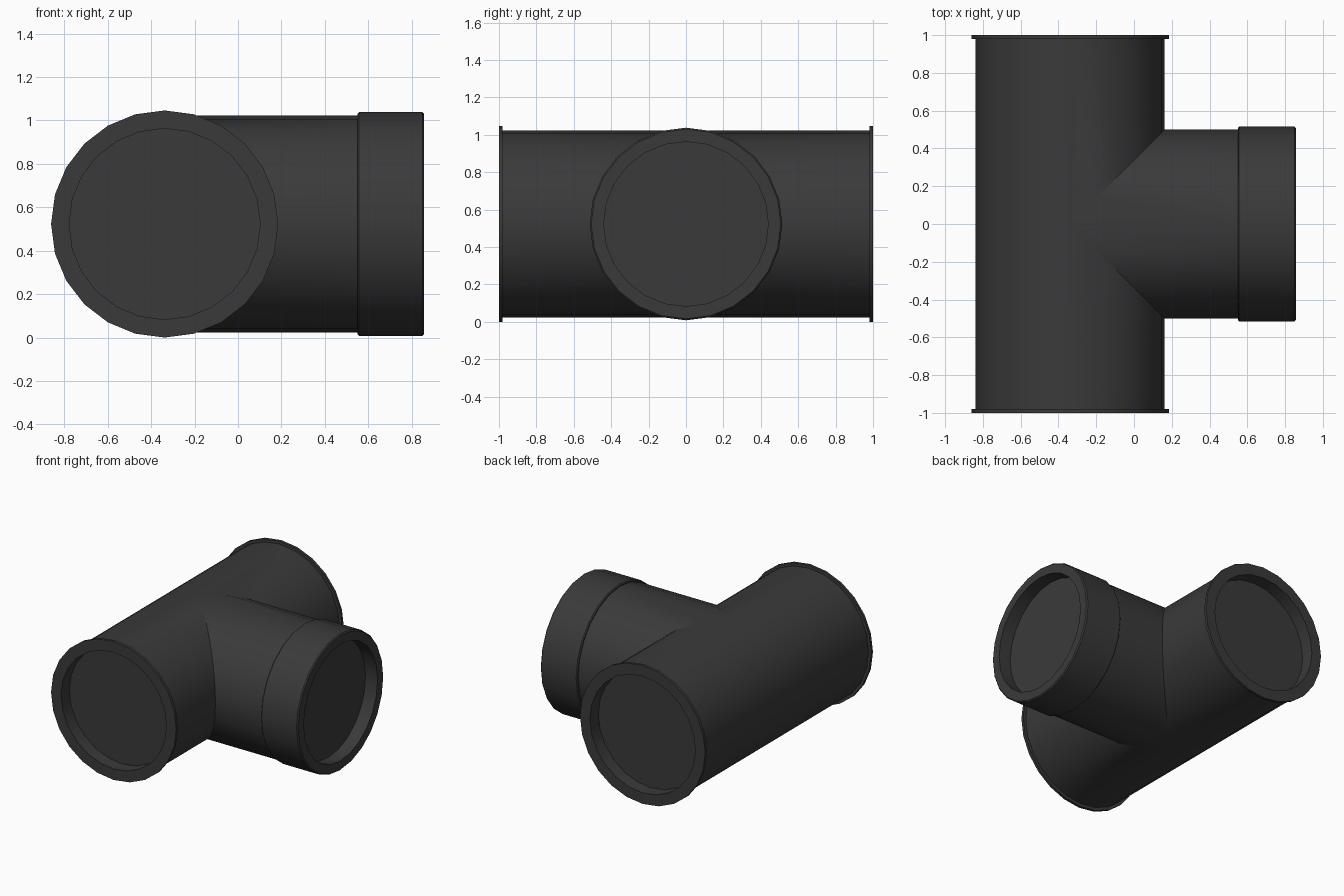
import bpy, bmesh
from math import sin, cos, tau
from mathutils import Vector, Matrix

if "Cube" in bpy.data.objects:
    bpy.data.objects.remove(bpy.data.objects["Cube"])

N = 24                                   # sides of every round part
R = 0.5                                  # pipe radius
CENTRE = Vector((-0.338, 0, 0.523))      # where the pipe axes cross
END = 0.857 - CENTRE.x                   # branch length from the crossing

dark = bpy.data.materials.new("dark_plastic")
dark.diffuse_color = (0.042, 0.042, 0.042, 1)
dark.use_nodes = True
dark.node_tree.nodes["Principled BSDF"].inputs["Base Color"].default_value = dark.diffuse_color


def finish(bm, name):
    bmesh.ops.remove_doubles(bm, verts=bm.verts, dist=0.0005)
    bmesh.ops.recalc_face_normals(bm, faces=bm.faces)
    me = bpy.data.meshes.new(name)
    bm.to_mesh(me)
    bm.free()
    ob = bpy.data.objects.new(name, me)
    bpy.context.collection.objects.link(ob)
    ob.location = CENTRE
    me.materials.append(dark)
    bpy.ops.object.select_all(action='DESELECT')
    bpy.context.view_layer.objects.active = ob
    ob.select_set(True)
    bpy.ops.object.shade_smooth_by_angle(angle=0.52)
    return ob


def strip(bm, start, end):
    """Bridge two rings of points."""
    a, b = ([bm.verts.new(p) for p in ring] for ring in (start, end))
    for i in range(N):
        j = (i + 1) % N
        bm.faces.new((a[i], a[j], b[j], b[i]))


circle = [(R * cos(tau * i / N), R * sin(tau * i / N)) for i in range(N)]

# Tee body: two halves of the run and the branch, mitred where they meet
bm = bmesh.new()
for s in (-1, 1):
    strip(bm, [(u, s * max(0, u), v) for u, v in circle],
          [(u, s * 0.985, v) for u, v in circle])
strip(bm, [(abs(u), u, v) for u, v in circle],
      [(0.9, u, v) for u, v in circle])
finish(bm, "tee_body")


def mouth(name, profile, axis):
    """Lathe a (radius, distance) profile and aim it along an axis."""
    bm = bmesh.new()
    rings = [[(d, r * cos(tau * i / N), r * sin(tau * i / N)) for i in range(N)]
             for r, d in profile]
    for a, b in zip(rings, rings[1:]):
        strip(bm, a, b)
    bm.faces.new([bm.verts.new(p) for p in rings[-1]])   # recessed end disc
    turn = Vector((1, 0, 0)).rotation_difference(Vector(axis)).to_matrix()
    bmesh.ops.rotate(bm, verts=bm.verts, cent=(0, 0, 0), matrix=turn)
    finish(bm, name)


# Thin flanges with recessed mouths on both ends of the run
flange = [(R - 0.01, 0.98), (0.523, 0.98), (0.523, 1.0),
          (0.44, 1.0), (0.44, 0.9)]
mouth("front_flange", flange, (0, -1, 0))
mouth("back_flange", flange, (0, 1, 0))

# Wide collar with softened rims on the branch
collar = [(R - 0.01, 0.888), (0.508, 0.888), (0.515, 0.895),
          (0.515, END - 0.008), (0.507, END), (0.44, END), (0.44, END - 0.1)]
mouth("branch_collar", collar, (1, 0, 0))
